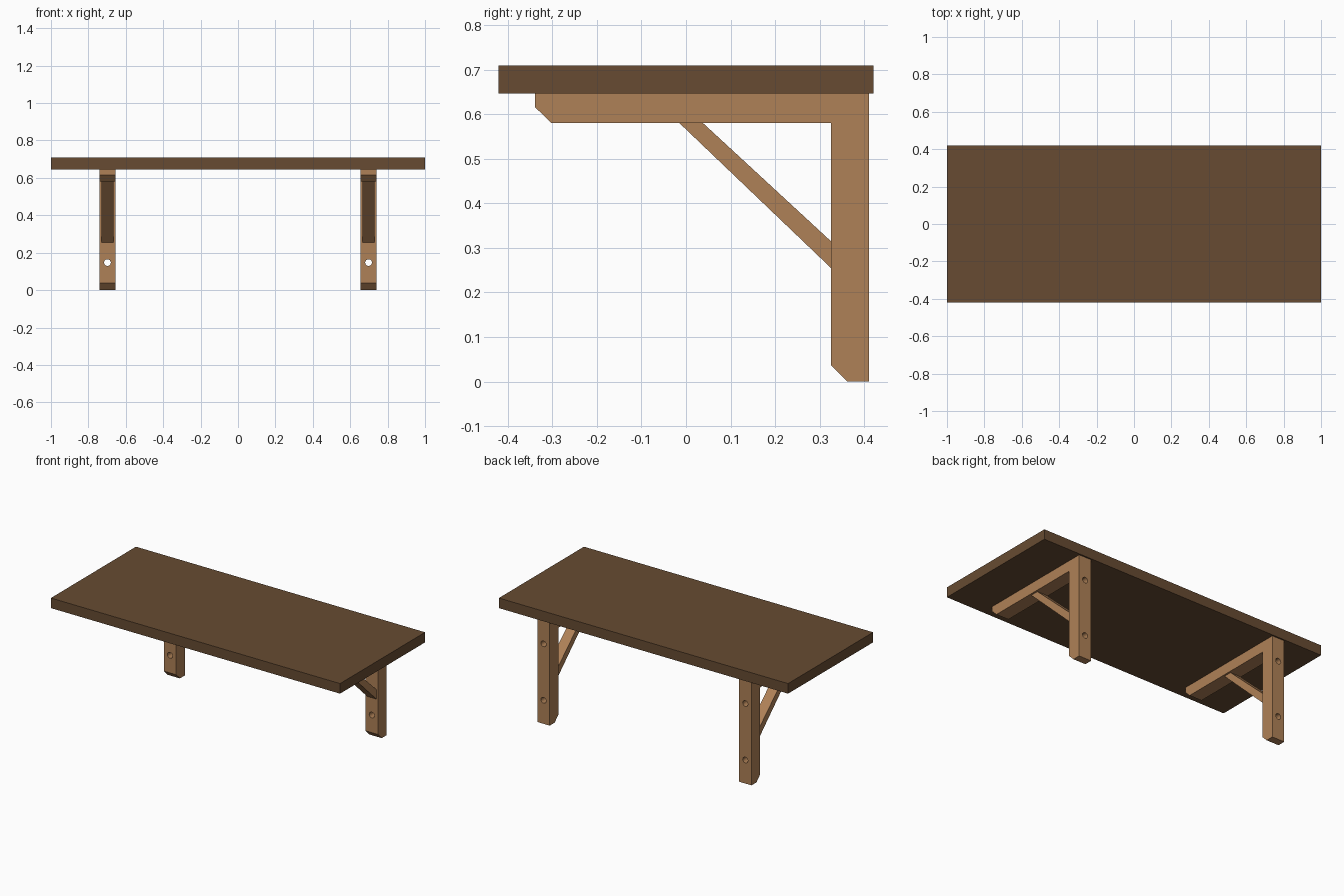
import bpy, bmesh
from math import pi
from mathutils import Vector

if "Cube" in bpy.data.objects:
    bpy.data.objects.remove(bpy.data.objects["Cube"])


def material(name, rgb):
    m = bpy.data.materials.new(name)
    m.diffuse_color = (*rgb, 1)
    m.use_nodes = True
    m.node_tree.nodes["Principled BSDF"].inputs["Base Color"].default_value = m.diffuse_color
    return m


dark = material("dark_wood", (0.135, 0.071, 0.032))
light = material("light_wood", (0.43, 0.22, 0.095))


def extrude_x(name, profile, x, width, mat):
    """Extrude a (y, z) outline along x, centred on x."""
    bm = bmesh.new()
    face = bm.faces.new([bm.verts.new((x - width / 2, y, z)) for y, z in profile])
    ext = bmesh.ops.extrude_face_region(bm, geom=[face])["geom"]
    bmesh.ops.translate(bm, vec=Vector((width, 0, 0)),
                        verts=[v for v in ext if isinstance(v, bmesh.types.BMVert)])
    bmesh.ops.recalc_face_normals(bm, faces=bm.faces)
    me = bpy.data.meshes.new(name)
    bm.to_mesh(me)
    bm.free()
    me.materials.append(mat)
    ob = bpy.data.objects.new(name, me)
    bpy.context.collection.objects.link(ob)
    return ob


def drill(ob, x, y, z, radius):
    """Cut a round hole through the part along y."""
    bpy.ops.mesh.primitive_cylinder_add(vertices=24, radius=radius, depth=0.3,
                                        location=(x, y, z), rotation=(pi / 2, 0, 0))
    cutter = bpy.context.object
    cutter.hide_render = True
    mod = ob.modifiers.new("hole", 'BOOLEAN')
    mod.operation = 'DIFFERENCE'
    mod.solver = 'EXACT'
    mod.object = cutter
    bpy.context.view_layer.objects.active = ob
    bpy.ops.object.modifier_apply(modifier=mod.name)
    bpy.data.objects.remove(cutter)


# shelf board
extrude_x("shelf_board", [(-0.42, 0.646), (0.42, 0.646), (0.42, 0.709), (-0.42, 0.709)],
          0, 2.0, dark)

# L-shaped bracket outline with chamfered ends, and diagonal brace outline
bracket = [(0.411, 0), (0.411, 0.646), (-0.339, 0.646), (-0.339, 0.616),
           (-0.302, 0.58), (0.325, 0.58), (0.325, 0.037), (0.362, 0)]
brace = [(-0.015, 0.58), (0.038, 0.58), (0.325, 0.315), (0.325, 0.255)]

for side, x in (("left", -0.698), ("right", 0.698)):
    ob = extrude_x(side + "_bracket", bracket, x, 0.086, light)
    # screw holes through the upright
    for z in (0.147, 0.5):
        drill(ob, x, 0.4, z, 0.018)
    extrude_x(side + "_brace", brace, x, 0.064, light)
